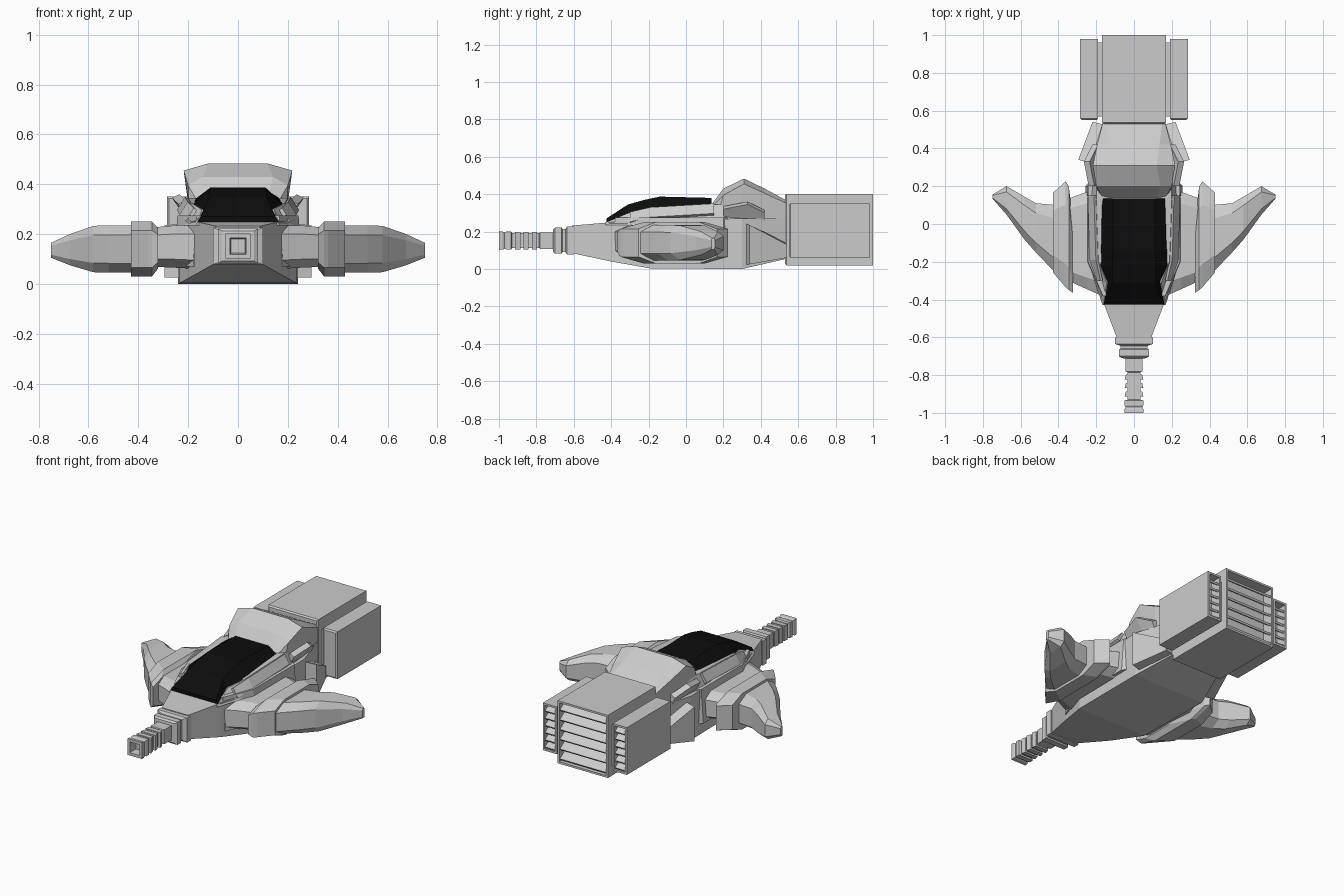
import bpy, bmesh
from mathutils import Matrix, Vector

if "Cube" in bpy.data.objects:
    bpy.data.objects.remove(bpy.data.objects["Cube"])


def finish(name, bm, mirror=False, mat=None):
    bmesh.ops.recalc_face_normals(bm, faces=bm.faces[:])
    me = bpy.data.meshes.new(name)
    bm.to_mesh(me)
    bm.free()
    ob = bpy.data.objects.new(name, me)
    bpy.context.collection.objects.link(ob)
    if mirror:
        ob.modifiers.new("mirror", 'MIRROR')
    if mat:
        me.materials.append(mat)
    return ob


def loft(name, rings, mirror=False, mat=None):
    """Skin closed rings of 3D points and cap both ends."""
    bm = bmesh.new()
    vs = [[bm.verts.new(p) for p in r] for r in rings]
    n = len(vs[0])
    for a, b in zip(vs, vs[1:]):
        for i in range(n):
            j = (i + 1) % n
            bm.faces.new((a[i], a[j], b[j], b[i]))
    bm.faces.new(vs[0])
    bm.faces.new(vs[-1])
    return finish(name, bm, mirror, mat)


def trapezoid(y, wb, zb, wt, zt):
    return [(-wb, y, zb), (wb, y, zb), (wt, y, zt), (-wt, y, zt)]


def wing_ring(x, y0, y1, z0, z1, c=.2, cz=.2):
    """Eight-sided wing section at x, chamfered fore and aft."""
    d, h = (y1 - y0) * c, (z1 - z0) * cz
    return [(x, y0, z0 + h), (x, y0, z1 - h), (x, y0 + d, z1), (x, y1 - d, z1),
            (x, y1, z1 - h), (x, y1, z0 + h), (x, y1 - d, z0), (x, y0 + d, z0)]


def vent_box(name, x0, x1, y0, y1, z0, z1, slats, mirror=False, edge=.012):
    """Box with a recessed rear opening filled by tilted slats."""
    def rect(y, i):
        return [(x0 + i, y, z0 + i), (x1 - i, y, z0 + i), (x1 - i, y, z1 - i), (x0 + i, y, z1 - i)]
    e = .008
    loft(name, [rect(y0, e), rect(y0 + e, 0), rect(y1, 0), rect(y1, edge), rect(y1 - .07, edge)], mirror)
    bm = bmesh.new()
    step = (z1 - z0 - 2 * edge) / slats
    for k in range(slats):
        c = Vector(((x0 + x1) / 2, y1 - .035, z0 + edge + step * (k + .5)))
        m = Matrix.Translation(c) @ Matrix.Rotation(-.6, 4, 'X') @ Matrix.Diagonal(
            (x1 - x0 - 2 * edge, .065, .012, 1))
        bmesh.ops.create_cube(bm, size=1, matrix=m)
    finish(name + "_slats", bm, mirror)


# Main hull
loft("hull", [trapezoid(y, w, zb, w, zt) for y, w, zb, zt in (
    (-.61, .088, .085, .232), (-.4, .168, .04, .25), (-.19, .235, .003, .26),
    (.3, .24, 0, .27), (.54, .165, .055, .27))])

# Side fairings between hull and wing roots
loft("hull_fairing", [trapezoid(y, w, .07, w - .015, .275) for y, w in (
    (-.38, .18), (-.2, .258), (.2, .258), (.26, .2))])

# Cockpit surround
loft("cockpit_surround", [trapezoid(y, wb, .235, wt, zt) for y, wb, wt, zt in (
    (-.43, .167, .163, .247), (-.31, .205, .145, .297), (-.2, .24, .188, .325),
    (.13, .24, .2, .345), (.3, .225, .19, .345))])

# Raised strip along each side of the surround
loft("cockpit_side_strip", [
    [(x, y, z), (x + .03, y, z - .055), (x + .045, y, z - .045), (x + .012, y, z + .008)]
    for x, y, z in ((.165, -.3, .297), (.19, -.19, .322), (.2, .15, .342))], True)

# Dark canopy
dark = bpy.data.materials.new("canopy_dark")
dark.diffuse_color = (.004, .004, .004, 1)
dark.use_nodes = True
dark.node_tree.nodes["Principled BSDF"].inputs["Base Color"].default_value = dark.diffuse_color
loft("canopy", [trapezoid(y, wb, zb, wt, zt) for y, wb, zb, wt, zt in (
    (-.425, .163, .245, .15, .27), (-.31, .142, .29, .115, .345),
    (-.22, .178, .32, .115, .37), (-.14, .178, .325, .11, .387),
    (.135, .18, .335, .11, .38))], False, dark)

# Rear cowl behind the canopy
loft("rear_cowl", [
    [(-wb, yb, zb), (wb, yb, zb), (w, y, z), (wt, y, zt), (-wt, y, zt), (-w, y, z)]
    for yb, wb, zb, y, w, z, wt, zt in (
        (.13, .17, .3, .14, .165, .335, .12, .35),
        (.17, .195, .29, .2, .2, .395, .14, .43),
        (.28, .19, .28, .31, .218, .455, .12, .483),
        (.4, .19, .25, .42, .195, .405, .135, .43),
        (.54, .165, .25, .54, .165, .35, .15, .365))])

# Small flaps beside the cowl
loft("cowl_flap", [[(.18, y, .27), (.2, y, .25), (x, y, z), (x - .03, y, z + .015)]
                   for y, x, z in ((.2, .24, .32), (.33, .265, .345), (.42, .22, .3))], True)

# Tapered rear shoulders
loft("rear_shoulder", [
    [(.15, .30, .025), (.295, .34, .025), (.295, .34, .235), (.15, .30, .25)],
    [(.13, .52, .06), (.22, .54, .06), (.22, .54, .13), (.13, .52, .15)]], True)

# Wings: root, thick rib, swept tip
loft("wing_root", [wing_ring(*r, .12) for r in (
    (.16, -.385, .2, .06, .235), (.25, -.345, .17, .065, .235), (.36, -.295, .13, .07, .225))], True)
loft("wing_rib", [wing_ring(*r, .22, .16) for r in (
    (.322, -.365, .0, .06, .225), (.345, -.35, .2, .03, .25),
    (.362, -.335, .225, .03, .25), (.43, -.255, .165, .03, .25))], True)
loft("wing_tip", [wing_ring(*r) for r in (
    (.41, -.265, .1, .045, .235), (.52, -.15, .11, .045, .235), (.58, -.082, .145, .047, .233),
    (.675, .05, .2, .075, .2), (.75, .135, .155, .105, .165))], True)

# Engine blocks with louvred exhausts
vent_box("main_engine", -.17, .17, .53, 1, .018, .402, 6)
vent_box("side_engine", .19, .285, .55, .98, .06, .35, 6, True)
loft("engine_mount", [[(.16, y, .08), (.2, y, .08), (.2, y, .33), (.16, y, .33)] for y in (.57, .96)], True)

# Nose gun: stepped square barrel with a hollow muzzle
steps = [(-.6, .1, .075), (-.635, .1, .075), (-.645, .072, .062), (-.66, .072, .062),
         (-.665, .08, .07), (-.7, .08, .07), (-.71, .065, .06), (-.712, .046, .044),
         (-.78, .046, .044), (-.785, .034, .04), (-.93, .034, .04), (-.935, .05, .048),
         (-.96, .05, .048), (-.97, .044, .043), (-.98, .05, .048), (-1, .05, .05),
         (-1, .033, .033), (-.95, .028, .028)]
loft("nose_gun", [[(-w, y, .152 - h), (w, y, .152 - h), (w, y, .152 + h), (-w, y, .152 + h)]
                  for y, w, h in steps])

# Barrel clamps
for i, y in enumerate((-.81, -.855, -.9)):
    loft(f"barrel_clamp_{i + 1}", [[(-w, yy, .103), (w, yy, .103), (w, yy, .197), (-w, yy, .197)]
                                   for yy, w in ((y - .014, .05), (y + .014, .043))])
